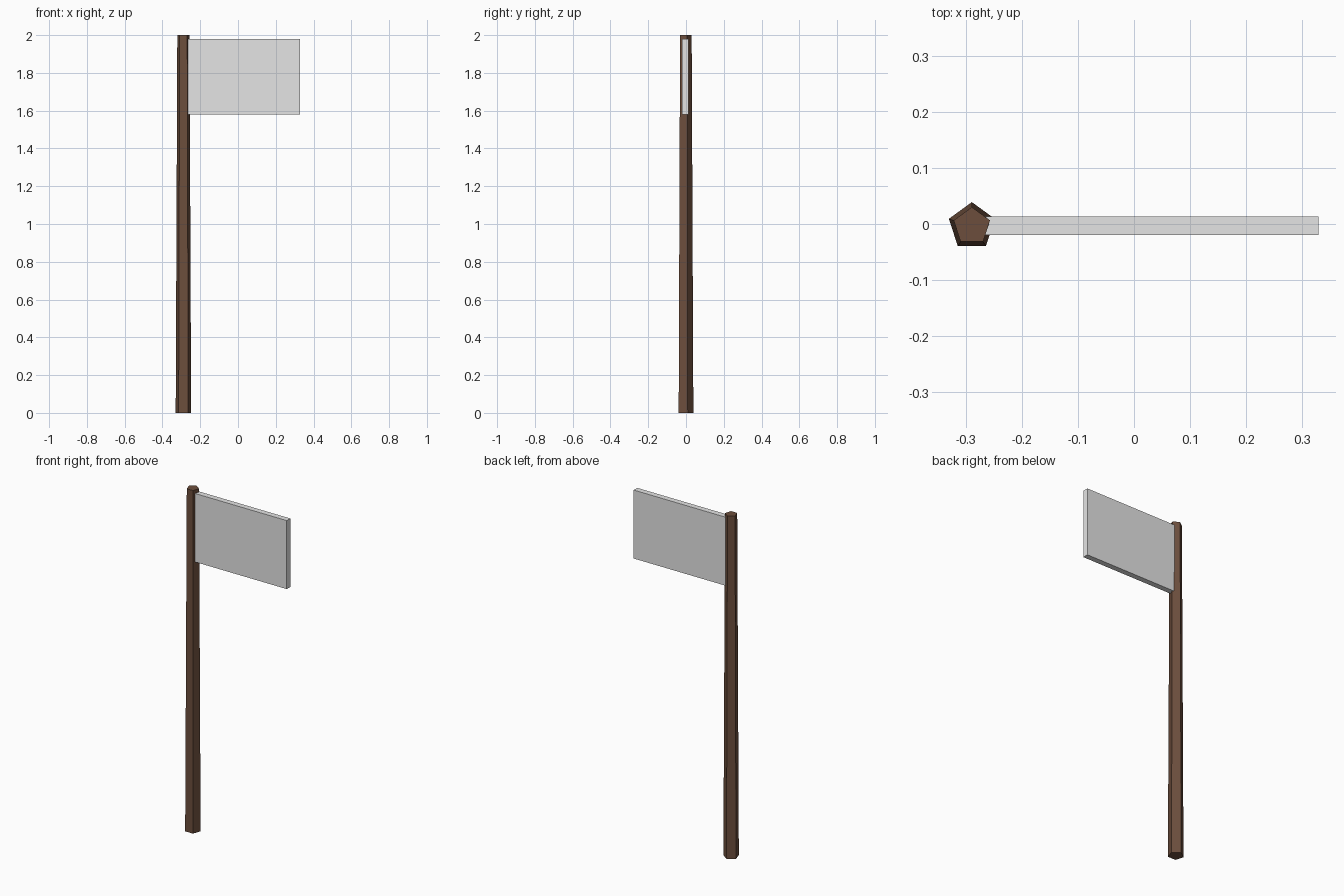
import bpy

if "Cube" in bpy.data.objects:
    bpy.data.objects.remove(bpy.data.objects["Cube"])


def material(name, rgb):
    m = bpy.data.materials.new(name)
    m.diffuse_color = (*rgb, 1.0)
    m.use_nodes = True
    m.node_tree.nodes["Principled BSDF"].inputs["Base Color"].default_value = m.diffuse_color
    return m


wood = material("brown_wood", (0.150, 0.076, 0.046))
cloth = material("light_grey_cloth", (0.78, 0.78, 0.78))

CX, CY = -0.289, -0.004  # pole axis

# Tapered five-sided pole, one corner pointing to the back
bpy.ops.mesh.primitive_cone_add(vertices=5, radius1=0.043, radius2=0.034,
                                depth=2.0, location=(CX, CY, 1.0))
pole = bpy.context.object
pole.name = "pole"
pole.data.materials.append(wood)

# Flat flag panel, its inner edge sunk into the pole
x0, x1, z0, z1 = -0.272, 0.329, 1.58, 1.98
bpy.ops.mesh.primitive_cube_add(size=1, location=((x0 + x1) / 2, -0.0035, (z0 + z1) / 2))
flag = bpy.context.object
flag.name = "flag"
flag.scale = (x1 - x0, 0.033, z1 - z0)
bpy.ops.object.transform_apply(location=False, rotation=False, scale=True)
flag.data.materials.append(cloth)
